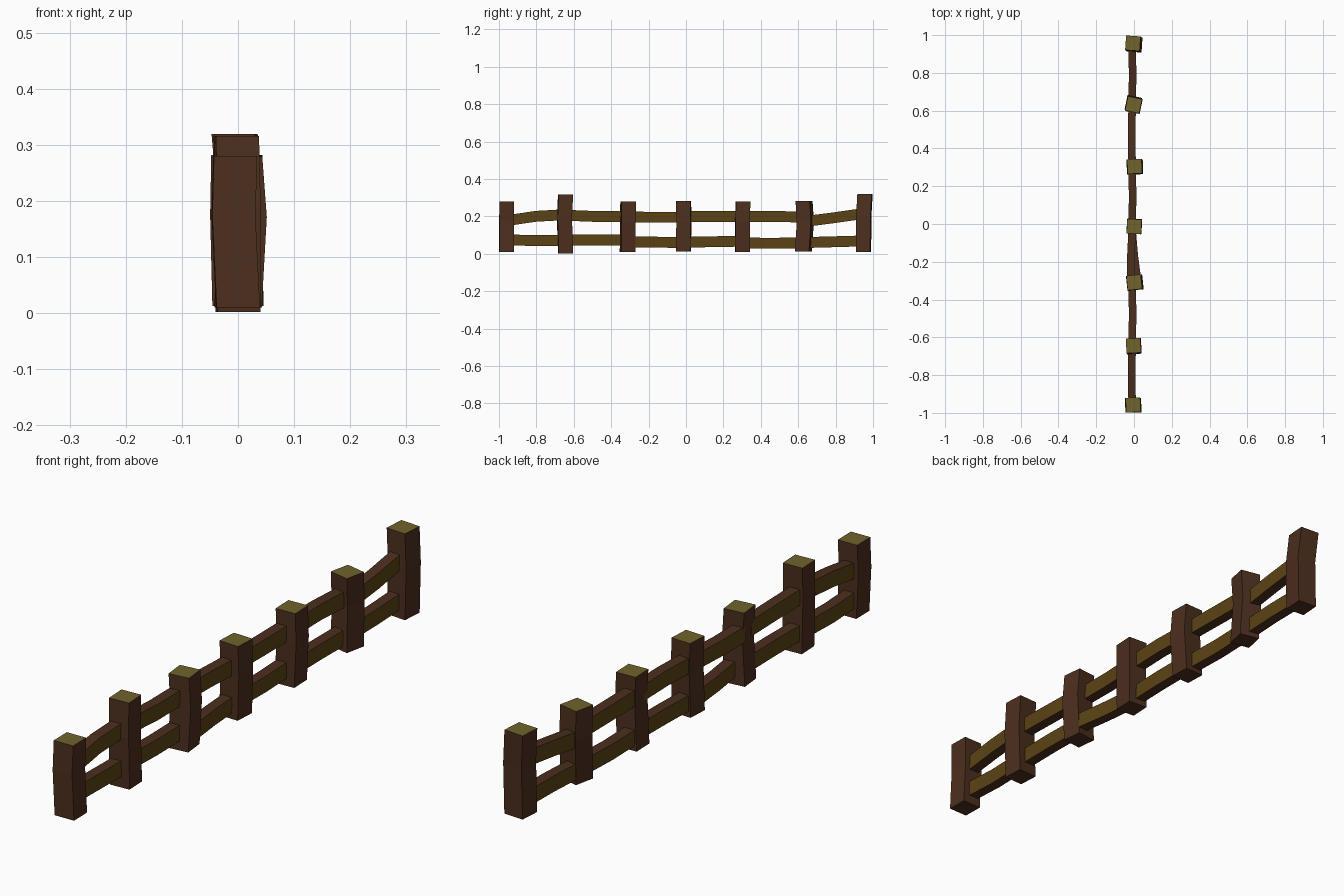
import bpy
from math import cos, sin, radians

if "Cube" in bpy.data.objects:
    bpy.data.objects.remove(bpy.data.objects["Cube"])


def material(name, color):
    m = bpy.data.materials.new(name)
    m.diffuse_color = (*color, 1)
    m.use_nodes = True
    m.node_tree.nodes["Principled BSDF"].inputs["Base Color"].default_value = m.diffuse_color
    return m


BARK = material("brown_bark", (0.072, 0.028, 0.013))
CUT = material("cut_wood", (0.16, 0.125, 0.026))
SPLIT = material("split_wood", (0.105, 0.055, 0.007))


def loft(name, rings, mats, slots):
    """Skin four-sided rings; slots = material per side, then start and end cap."""
    verts = [v for ring in rings for v in ring]
    faces, idx = [], []
    for r in range(len(rings) - 1):
        for s in range(4):
            a, b = r * 4 + s, r * 4 + (s + 1) % 4
            faces.append((a, b, b + 4, a + 4))
            idx.append(slots[s])
    n = len(verts) - 4
    faces += [(3, 2, 1, 0), (n, n + 1, n + 2, n + 3)]
    idx += slots[4:]
    me = bpy.data.meshes.new(name)
    me.from_pydata(verts, [], faces)
    for m in mats:
        me.materials.append(m)
    me.polygons.foreach_set("material_index", idx)
    ob = bpy.data.objects.new(name, me)
    bpy.context.collection.objects.link(ob)
    return ob


CORNERS = ((-1, -1), (1, -1), (1, 1), (-1, 1))


def post(i, y, z0, z1, turn, mid, top):
    """Bent square post: mid and top are the (x, y) drift of those rings."""
    rings = []
    c, s, h = cos(radians(turn)), sin(radians(turn)), 0.0385
    for z, (dx, dy) in ((z0, (0, 0)), (z0 + 0.6 * (z1 - z0), mid), (z1, top)):
        rings.append([(h * (px * c - py * s) + dx, y + h * (px * s + py * c) + dy, z)
                      for px, py in CORNERS])
    loft(f"post_{i}", rings, [BARK, CUT], [0, 0, 0, 0, 0, 1])


def rail(name, points):
    """Split rail through (x, y, z) points: brown top and bottom, pale sides."""
    rings = [[(x + 0.02 * px, y, z - 0.029 * pz) for px, pz in CORNERS]
             for x, y, z in points]
    loft(name, rings, [BARK, SPLIT], [0, 1, 0, 1, 1, 1])


# Posts: centre y, bottom, top, turn, middle drift, top drift
POSTS = [
    (-0.960, 0.010, 0.280, 1, (-0.008, 0.000), (-0.005, 0.002)),
    (-0.644, 0.002, 0.316, 3, (0.000, -0.006), (-0.003, 0.000)),
    (-0.312, 0.010, 0.279, 6, (0.009, 0.001), (0.001, 0.003)),
    (-0.014, 0.012, 0.282, -3, (0.003, 0.003), (0.001, 0.001)),
    (0.303, 0.010, 0.280, 2, (0.009, -0.002), (0.003, 0.002)),
    (0.628, 0.013, 0.282, -12, (-0.004, 0.010), (-0.002, 0.003)),
    (0.949, 0.010, 0.319, -4, (0.004, 0.001), (-0.006, 0.008)),
]
for i, p in enumerate(POSTS):
    post(i + 1, *p)

# Rails per bay: start, middle and end heights
UPPER = [(0.180, 0.200, 0.208), (0.205, 0.199, 0.198), (0.196, 0.195, 0.195),
         (0.198, 0.200, 0.199), (0.200, 0.200, 0.196), (0.174, 0.192, 0.212)]
LOWER = [(0.074, 0.070, 0.071), (0.074, 0.073, 0.073), (0.064, 0.062, 0.060),
         (0.063, 0.064, 0.067), (0.057, 0.056, 0.058), (0.060, 0.064, 0.068)]
X = -0.010
for level, heights in (("upper", UPPER), ("lower", LOWER)):
    for i, (za, zm, zb) in enumerate(heights):
        ya, yb = POSTS[i][0], POSTS[i + 1][0]
        xa = xb = X
        if i == 2:  # the bay where the two rails splay apart
            xa = -0.016 if level == "upper" else 0.018
        xm = (xa + xb) / 2 + (0.003 if i % 2 else -0.003)
        rail(f"{level}_rail_{i + 1}",
             [(xa, ya + 0.02, za), (xm, (ya + yb) / 2, zm), (xb, yb - 0.02, zb)])
